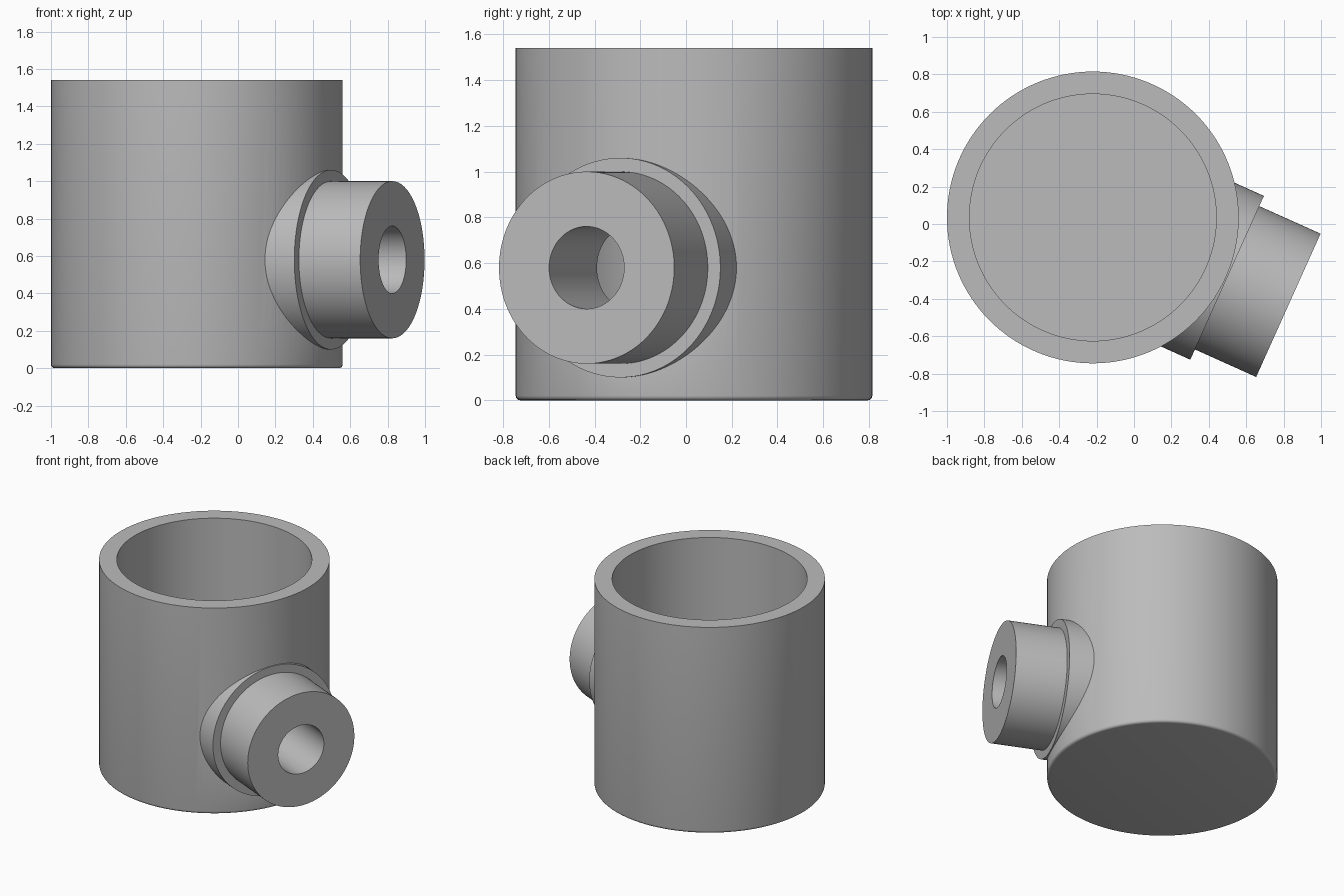
import bpy
from math import radians
from mathutils import Matrix, Vector

if "Cube" in bpy.data.objects:
    bpy.data.objects.remove(bpy.data.objects["Cube"])

CENTRE = Vector((-0.22, 0.035, 0))
HEIGHT, OUTER, INNER, FLOOR = 1.54, 0.78, 0.66, 0.12
PORT_Z = 0.58
PORT_TURN = Matrix.Rotation(radians(-24.2), 4, "Z")

grey = bpy.data.materials.new("plain grey")
grey.use_nodes = True
colour = (0.5, 0.5, 0.5, 1)
grey.diffuse_color = colour
grey.node_tree.nodes["Principled BSDF"].inputs["Base Color"].default_value = colour


def cylinder(name, radius, start, end, port=False):
    """Cylinder along the vessel axis, or along the side port axis."""
    bpy.ops.mesh.primitive_cylinder_add(vertices=128, radius=radius, depth=end - start)
    obj = bpy.context.object
    obj.name = name
    along = Matrix.Translation((0, 0, (start + end) / 2))
    if port:
        along = (Matrix.Translation((0, 0, PORT_Z)) @ PORT_TURN
                 @ Matrix.Rotation(radians(90), 4, "Y") @ along)
    obj.data.transform(Matrix.Translation(CENTRE) @ along)
    obj.data.materials.append(grey)
    return obj


def apply(obj, modifier):
    bpy.context.view_layer.objects.active = obj
    bpy.ops.object.modifier_apply(modifier=modifier.name)


def combine(target, tool, operation):
    mod = target.modifiers.new(operation.title(), "BOOLEAN")
    mod.object, mod.operation, mod.solver = tool, operation, "EXACT"
    apply(target, mod)
    bpy.data.objects.remove(tool)


# Outer wall with a small rounded bottom rim
vessel = cylinder("vessel_with_side_port", OUTER, 0, HEIGHT)
weights = vessel.data.attributes.new("bevel_weight_edge", "FLOAT", "EDGE")
for edge in vessel.data.edges:
    low = all(vessel.data.vertices[i].co.z < 0.01 for i in edge.vertices)
    weights.data[edge.index].value = float(low)
rim = vessel.modifiers.new("Bottom rim", "BEVEL")
rim.limit_method, rim.width, rim.segments = "WEIGHT", 0.02, 4
apply(vessel, rim)

# Collar and spout on the side
combine(vessel, cylinder("collar", 0.48, 0.3, 0.787, port=True), "UNION")
combine(vessel, cylinder("spout", 0.42, 0.35, 1.146, port=True), "UNION")

# Main chamber, then the port hole opening into it
combine(vessel, cylinder("chamber_cutter", INNER, FLOOR, HEIGHT + 0.2), "DIFFERENCE")
combine(vessel, cylinder("port_hole_cutter", 0.18, 0.3, 1.3, port=True), "DIFFERENCE")

# Smooth walls with crisp rims
bpy.ops.object.select_all(action="DESELECT")
vessel.select_set(True)
bpy.context.view_layer.objects.active = vessel
bpy.ops.object.shade_smooth_by_angle(angle=radians(30))
